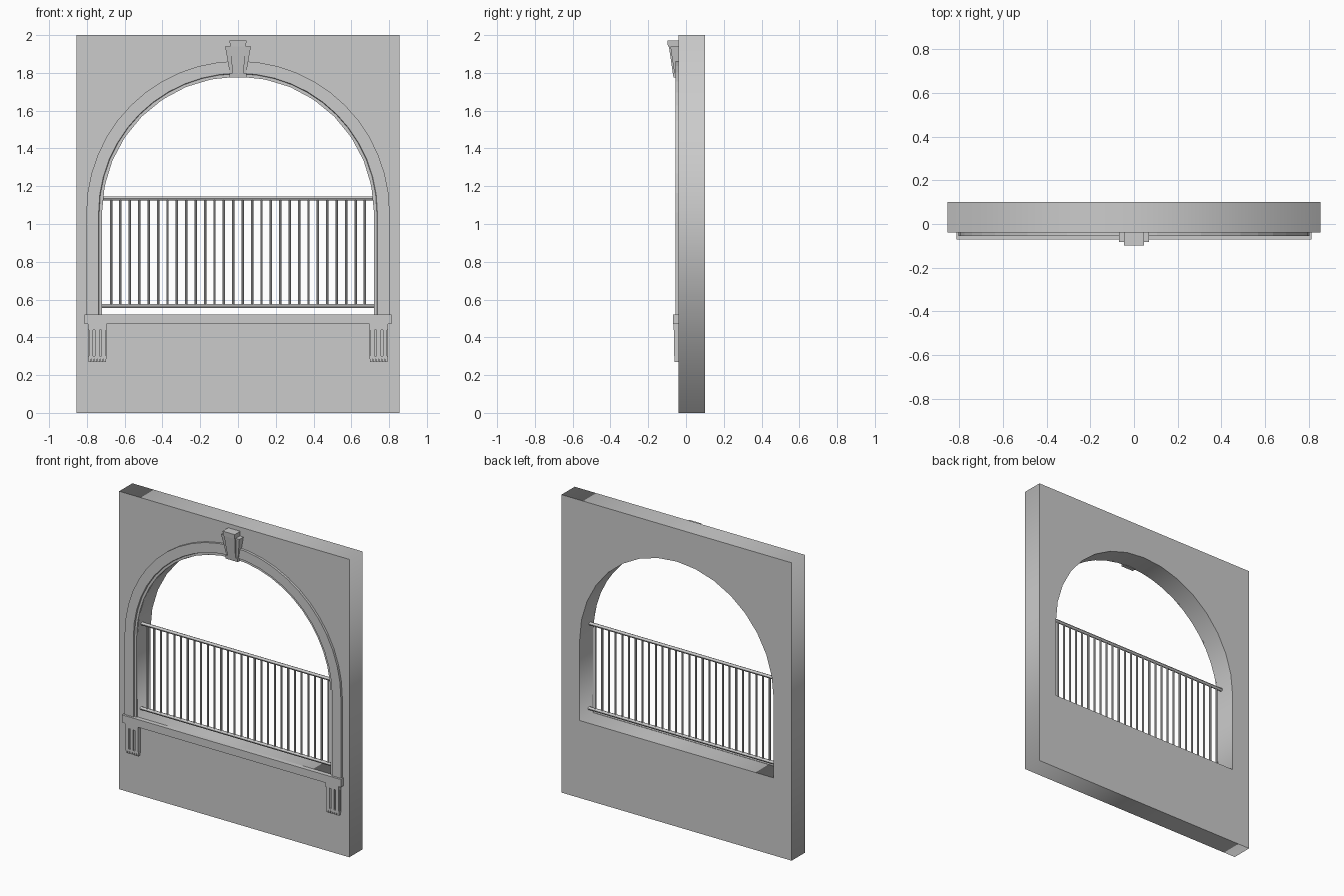
import bpy, bmesh, math

if "Cube" in bpy.data.objects:
    bpy.data.objects.remove(bpy.data.objects["Cube"])

SPRING, SILL = 1.06, 0.52      # arch spring line and opening bottom


def mesh_object(name, bm):
    bmesh.ops.recalc_face_normals(bm, faces=bm.faces[:])
    me = bpy.data.meshes.new(name)
    bm.to_mesh(me)
    bm.free()
    ob = bpy.data.objects.new(name, me)
    bpy.context.collection.objects.link(ob)
    return ob


def prism(bm, outline, y_back, fronts):
    """Extrude an x/z outline to the wall; fronts gives each point's front y."""
    f = [bm.verts.new((x, y, z)) for (x, z), y in zip(outline, fronts)]
    b = [bm.verts.new((x, y_back, z)) for x, z in outline]
    bm.faces.new(f)
    bm.faces.new(b[::-1])
    n = len(f)
    for i in range(n):
        j = (i + 1) % n
        bm.faces.new((f[i], b[i], b[j], f[j]))


def box(bm, x0, x1, y0, y1, z0, z1):
    prism(bm, [(x0, z0), (x1, z0), (x1, z1), (x0, z1)], y1, [y0] * 4)


def taper(bm, bottom, top, z0, z1, y_bottom, y_top, y_back=-0.04):
    prism(bm, [(-bottom, z0), (bottom, z0), (top, z1), (-top, z1)],
          y_back, [y_bottom, y_bottom, y_top, y_top])


def arch(r, segments):
    pts = [(r, SILL)]
    for i in range(segments + 1):
        a = math.pi * i / segments
        pts.append((r * math.cos(a), SPRING + r * math.sin(a)))
    return pts + [(-r, SILL)]


# Wall with arched opening, filled from two outlines
curve = bpy.data.curves.new("wall_outline", 'CURVE')
curve.dimensions = '2D'
curve.fill_mode = 'BOTH'
curve.extrude = 0.07
for pts in ([(-0.855, 0), (0.855, 0), (0.855, 2), (-0.855, 2)], arch(0.72, 16)):
    s = curve.splines.new('POLY')
    s.points.add(len(pts) - 1)
    for p, (x, z) in zip(s.points, pts):
        p.co = (x, z, 0, 1)
    s.use_cyclic_u = True
wall = bpy.data.objects.new("wall", curve)
wall.rotation_euler = (math.pi / 2, 0, 0)
wall.location = (0, 0.03, 0)
bpy.context.collection.objects.link(wall)
bpy.context.view_layer.objects.active = wall
wall.select_set(True)
bpy.ops.object.convert(target='MESH')

# Stepped moulding swept around the arch
bm = bmesh.new()
profile = [(0.803, -0.04), (0.803, -0.056), (0.738, -0.056),
           (0.735, -0.047), (0.72, -0.047), (0.72, -0.04)]
rails = [[bm.verts.new((x, y, z)) for x, z in arch(r, 24)] for r, y in profile]
for k in range(len(rails)):
    a, b = rails[k], rails[(k + 1) % len(rails)]
    for i in range(len(a) - 1):
        bm.faces.new((a[i], a[i + 1], b[i + 1], b[i]))
for end in (0, -1):
    bm.faces.new([r[end] for r in rails])
mesh_object("arch_moulding", bm)

# Sill ledge
bm = bmesh.new()
box(bm, -0.813, 0.813, -0.07, -0.04, 0.47, 0.522)
mesh_object("sill", bm)

# Fluted brackets with small drops below
for side, name in ((-1, "left_bracket"), (1, "right_bracket")):
    bm = bmesh.new()
    c = side * 0.745
    box(bm, c - 0.048, c + 0.048, -0.053, -0.04, 0.285, 0.47)
    box(bm, c - 0.048, c + 0.048, -0.066, -0.04, 0.44, 0.47)
    box(bm, c - 0.048, c + 0.048, -0.062, -0.04, 0.285, 0.30)
    for dx in (-0.034, 0, 0.034):
        box(bm, c + dx - 0.011, c + dx + 0.011, -0.063, -0.05, 0.30, 0.44)
    for i in range(6):
        x = c - 0.04 + 0.016 * i
        box(bm, x - 0.006, x + 0.006, -0.06, -0.04, 0.27, 0.286)
    mesh_object(name, bm)

# Keystone: wide back wedge, projecting centre wedge, cap and foot
bm = bmesh.new()
taper(bm, 0.042, 0.068, 1.79, 1.94, -0.06, -0.083)
taper(bm, 0.028, 0.042, 1.785, 1.95, -0.068, -0.092)
taper(bm, 0.042, 0.045, 1.94, 1.972, -0.096, -0.099)
taper(bm, 0.045, 0.045, 1.775, 1.80, -0.066, -0.07)
mesh_object("keystone", bm)


def rail(name, z):
    bpy.ops.mesh.primitive_cylinder_add(vertices=12, radius=0.011, depth=1.44,
                                        location=(0, 0, z), rotation=(0, math.pi / 2, 0))
    bpy.context.object.name = name
    bpy.ops.object.shade_smooth_by_angle()


# Railing: two round rails and 28 balusters
rail("top_rail", 1.135)
rail("bottom_rail", 0.565)
bpy.ops.mesh.primitive_cylinder_add(vertices=8, radius=0.0065, depth=0.57,
                                    location=(-0.672, 0, 0.85))
bars = bpy.context.object
bars.name = "balusters"
bpy.ops.object.shade_smooth_by_angle()
arr = bars.modifiers.new("repeat", 'ARRAY')
arr.count = 28
arr.use_relative_offset = False
arr.use_constant_offset = True
arr.constant_offset_displace = (1.344 / 27, 0, 0)
